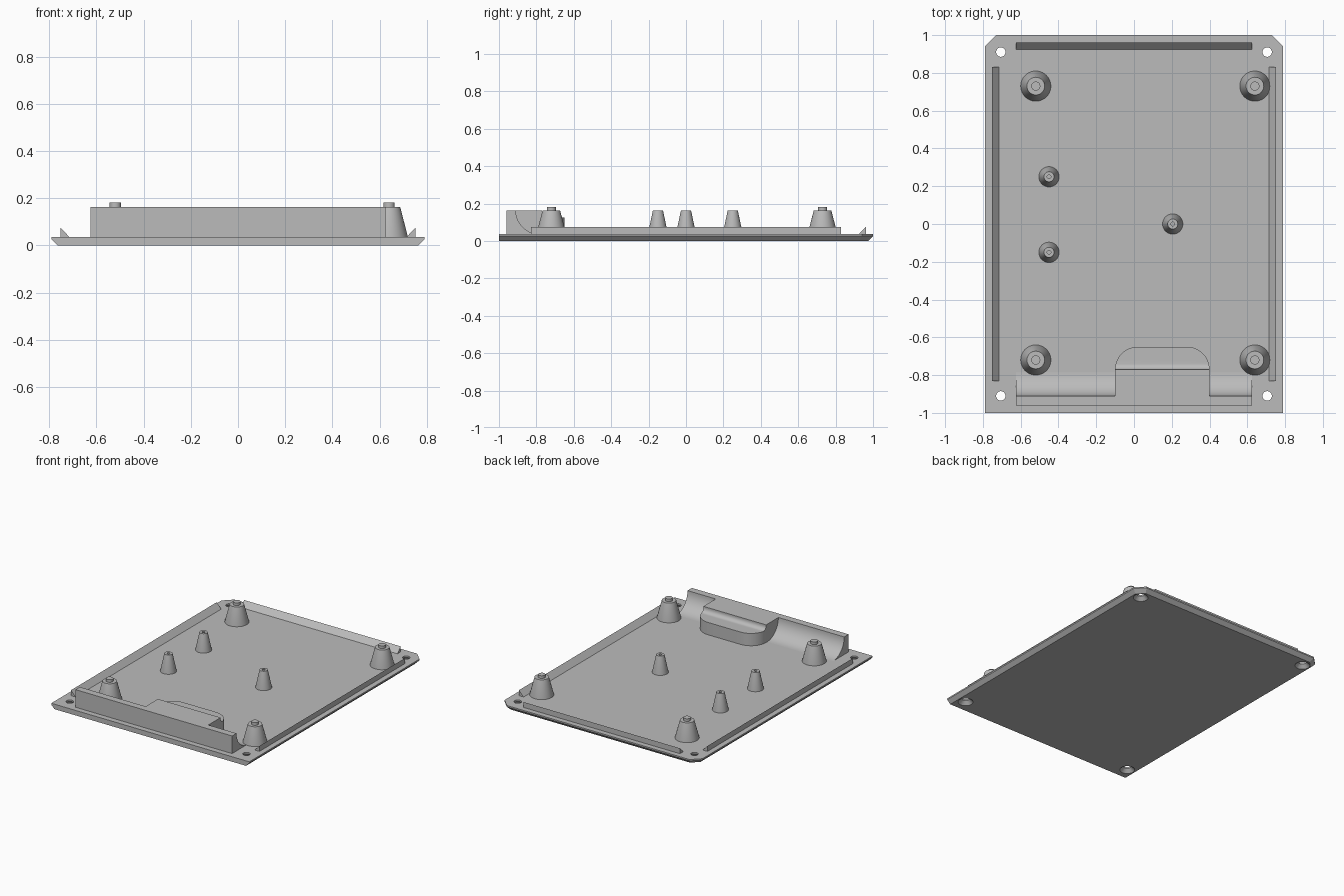
import bpy, bmesh, math
from mathutils import Vector

cube = bpy.data.objects.get("Cube")
if cube:
    bpy.data.objects.remove(cube, do_unlink=True)

grey = bpy.data.materials.new("plain grey")
grey.use_nodes = True
COLOUR = (0.5, 0.5, 0.5, 1)
grey.diffuse_color = COLOUR
grey.node_tree.nodes["Principled BSDF"].inputs["Base Color"].default_value = COLOUR

FLOOR = 0.036      # top of the plate
SUNK = 0.03        # parts start slightly inside the plate
TOP = 0.163        # top of wall and posts


def loft(name, rings):
    """Closed solid through rings with equal point counts."""
    bm = bmesh.new()
    loops = [[bm.verts.new(p) for p in ring] for ring in rings]
    n = len(loops[0])
    for a, b in zip(loops, loops[1:]):
        for i in range(n):
            j = (i + 1) % n
            bm.faces.new((a[i], a[j], b[j], b[i]))
    bm.faces.new(loops[0][::-1])
    bm.faces.new(loops[-1])
    bmesh.ops.recalc_face_normals(bm, faces=bm.faces)
    mesh = bpy.data.meshes.new(name)
    bm.to_mesh(mesh)
    bm.free()
    mesh.materials.append(grey)
    obj = bpy.data.objects.new(name, mesh)
    bpy.context.collection.objects.link(obj)
    return obj


def prism(name, ring, offset):
    return loft(name, [ring, [Vector(p) + Vector(offset) for p in ring]])


def lathe(name, x, y, profile, sides=40):
    """Round solid from (radius, z) pairs."""
    rings = []
    for r, z in profile:
        angles = [2 * math.pi * i / sides for i in range(sides)]
        rings.append([(x + r * math.cos(a), y + r * math.sin(a), z) for a in angles])
    return loft(name, rings)


def arc(cx, cy, r, start, end, steps=14):
    result = []
    for i in range(steps + 1):
        a = math.radians(start + (end - start) * i / steps)
        result.append((cx + r * math.cos(a), cy + r * math.sin(a)))
    return result


def combine(obj, tool, operation):
    mod = obj.modifiers.new("cut", 'BOOLEAN')
    mod.operation = operation
    mod.solver = 'EXACT'
    mod.object = tool
    bpy.context.view_layer.objects.active = obj
    bpy.ops.object.modifier_apply(modifier=mod.name)
    bpy.data.objects.remove(tool, do_unlink=True)


def smooth(obj):
    bpy.ops.object.select_all(action='DESELECT')
    obj.select_set(True)
    bpy.context.view_layer.objects.active = obj
    bpy.ops.object.shade_smooth_by_angle(angle=math.radians(30))


# Base plate: clipped back corners, lower edge bevelled on all but the front
def outline(inset, z):
    x, y = 0.79 - inset, 1 - inset
    c = 0.06 - inset * 0.4
    return [(-x, -1, z), (x, -1, z), (x, y - c, z), (x - c, y, z), (c - x, y, z), (-x, y - c, z)]


plate = loft("base_plate", [outline(0.026, 0), outline(0, 0.026), outline(0, FLOOR)])

# Countersunk corner screw holes
for sx in (-1, 1):
    for sy in (-1, 1):
        hole = lathe("hole_cutter", sx * 0.705, sy * 0.91,
                     [(0.051, -0.001), (0.025, 0.025), (0.025, 0.05)], 32)
        combine(plate, hole, 'DIFFERENCE')
smooth(plate)

# Front wall with a concave sweep down to the plate
r = TOP - FLOOR
sweep = [(-0.96, SUNK), (-0.96, TOP)] + arc(-0.91 + r, TOP, r, 180, 270) + [(-0.91 + r, SUNK)]
wall = prism("front_wall", [(-0.625, y, z) for y, z in sweep], (1.25, 0, 0))

# Rounded bump behind the wall, stepped down to a shelf
plan = [(-0.1, -0.95), (0.4, -0.95)] + arc(0.28, -0.77, 0.12, 0, 90) + arc(0.02, -0.77, 0.12, 90, 180)
bump = prism("bump", [(x, y, SUNK) for x, y in plan], (0, 0, TOP - SUNK))
step = [(-0.77, 0.2)] + arc(-0.74, 0.155, 0.03, 180, 270, 8) + [(-0.6, 0.125), (-0.6, 0.2)]
cutter = prism("step_cutter", [(-0.2, y, z) for y, z in step], (0.7, 0, 0))
combine(bump, cutter, 'DIFFERENCE')
combine(wall, bump, 'UNION')
smooth(wall)

# Snap ridges: upright outside, sloping inside
RIDGE = 0.075
for side, s in (("left", 1), ("right", -1)):
    prism(side + "_ridge", [(s * 0.752, -0.83, SUNK), (s * 0.752, -0.83, RIDGE),
                            (s * 0.715, -0.83, FLOOR), (s * 0.715, -0.83, SUNK)], (0, 1.66, 0))
prism("back_ridge", [(-0.625, 0.962, SUNK), (-0.625, 0.962, RIDGE),
                     (-0.625, 0.924, FLOOR), (-0.625, 0.924, SUNK)], (1.25, 0, 0))

# Tapered corner posts with locating pins
for x in (-0.52, 0.64):
    for y in (-0.72, 0.73):
        smooth(lathe("corner_post", x, y, [(0.08, SUNK), (0.08, FLOOR), (0.047, TOP),
                                           (0.024, TOP), (0.024, 0.182)]))

# Small tapered posts with pilot holes
for x, y in ((-0.45, 0.25), (-0.45, -0.15), (0.205, 0)):
    smooth(lathe("small_post", x, y, [(0.054, SUNK), (0.054, FLOOR), (0.027, TOP),
                                      (0.01, TOP), (0.01, 0.08)], 32))
